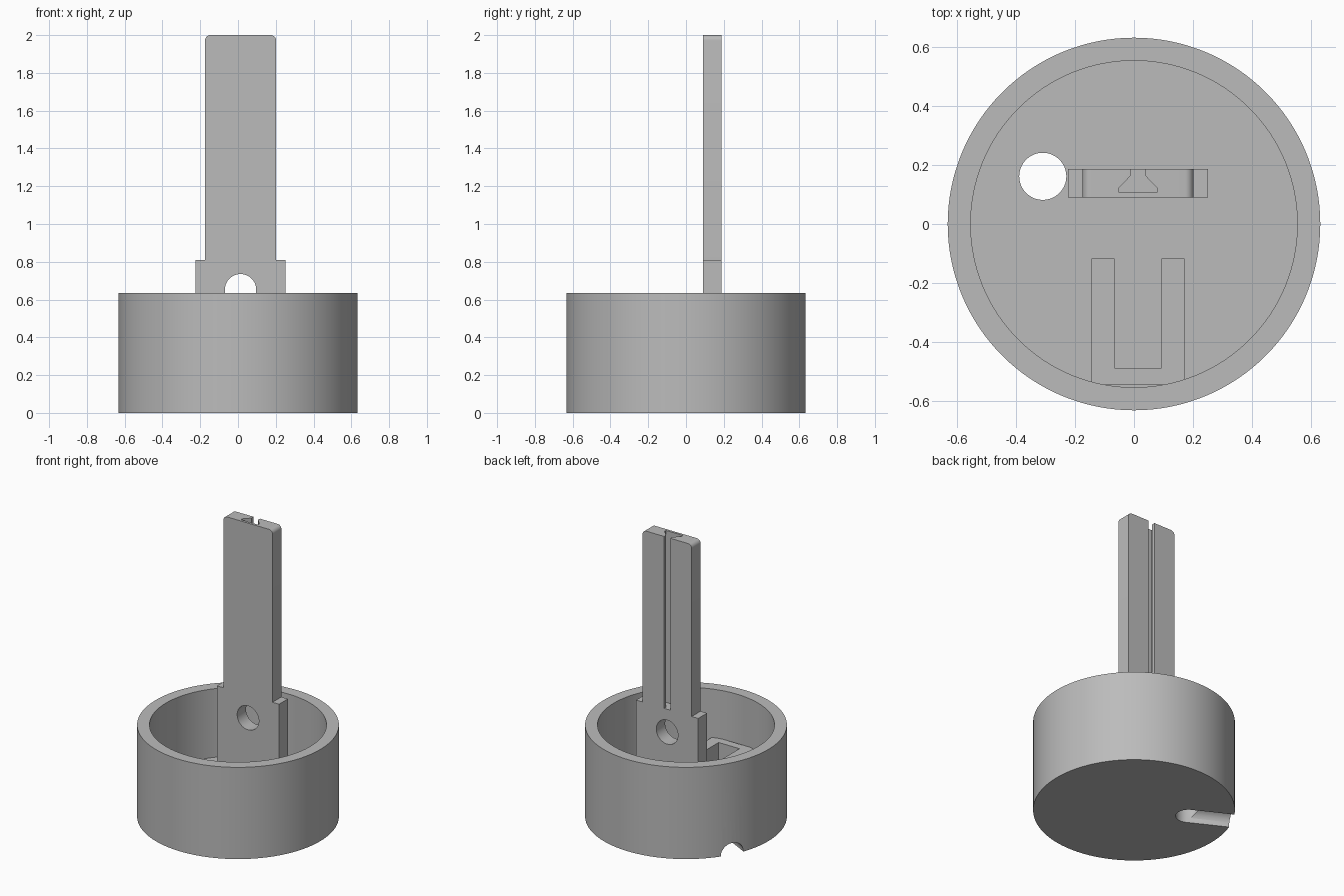
import bpy, bmesh, math
from mathutils import Matrix, Vector

old = bpy.data.objects.get("Cube")
if old:
    bpy.data.objects.remove(old, do_unlink=True)

grey = bpy.data.materials.new("light_grey")
grey.use_nodes = True
colour = (0.5, 0.5, 0.5, 1)
grey.diffuse_color = colour
grey.node_tree.nodes["Principled BSDF"].inputs["Base Color"].default_value = colour


def add_object(name, bm):
    bmesh.ops.recalc_face_normals(bm, faces=bm.faces)
    mesh = bpy.data.meshes.new(name)
    bm.to_mesh(mesh)
    bm.free()
    mesh.materials.append(grey)
    obj = bpy.data.objects.new(name, mesh)
    bpy.context.collection.objects.link(obj)
    return obj


def cylinder(name, radius, start, end, segments=64):
    """Cylinder running from start to end."""
    start, end = Vector(start), Vector(end)
    axis = end - start
    turn = axis.to_track_quat('Z', 'Y').to_matrix().to_4x4()
    bm = bmesh.new()
    bmesh.ops.create_cone(bm, cap_ends=True, segments=segments, radius1=radius,
                          radius2=radius, depth=axis.length,
                          matrix=Matrix.Translation((start + end) / 2) @ turn)
    return add_object(name, bm)


def prism(name, points, low, high, plane="xy"):
    """Extrude an outline lying in the xy or xz plane."""
    bm = bmesh.new()
    if plane == "xy":
        verts = [bm.verts.new((a, b, low)) for a, b in points]
        shift = (0, 0, high - low)
    else:
        verts = [bm.verts.new((a, low, b)) for a, b in points]
        shift = (0, high - low, 0)
    face = bm.faces.new(verts)
    made = bmesh.ops.extrude_face_region(bm, geom=[face])["geom"]
    moved = [g for g in made if isinstance(g, bmesh.types.BMVert)]
    bmesh.ops.translate(bm, verts=moved, vec=shift)
    return add_object(name, bm)


def cut(target, *cutters):
    """Subtract each cutter, then discard it."""
    for cutter in cutters:
        mod = target.modifiers.new("cut", 'BOOLEAN')
        mod.operation = 'DIFFERENCE'
        mod.solver = 'EXACT'
        mod.object = cutter
        bpy.context.view_layer.objects.active = target
        bpy.ops.object.modifier_apply(modifier=mod.name)
        bpy.data.objects.remove(cutter, do_unlink=True)


def smooth(obj):
    bpy.ops.object.select_all(action='DESELECT')
    obj.select_set(True)
    bpy.context.view_layer.objects.active = obj
    bpy.ops.object.shade_smooth_by_angle(angle=math.radians(30))


FLOOR = 0.16
HEIGHT = 0.635

# Round cup with a cable hole and a radial half-round cable groove underneath
cup = cylinder("cup", 0.633, (0, 0, 0), (0, 0, HEIGHT), 128)
hole = Vector((-0.31, 0.162, 0))
cut(cup,
    cylinder("cavity", 0.555, (0, 0, FLOOR), (0, 0, 1), 128),
    cylinder("cable_hole", 0.08, hole - Vector((0, 0, 0.1)), hole + Vector((0, 0, 0.3))),
    cylinder("cable_groove", 0.08, hole, hole * 2.5))
smooth(cup)

# Upright plate: wide foot, narrower blade with rounded top corners
MID = 0.0135
blade, foot, top, shoulder, radius = 0.188, 0.238, 2.0, 0.81, 0.028
half = [(foot, FLOOR - 0.02), (foot, shoulder), (blade, shoulder)]
for i in range(9):
    a = math.pi / 2 * i / 8
    half.append((blade - radius + radius * math.cos(a),
                 top - radius + radius * math.sin(a)))
outline = [(MID + x, z) for x, z in half] + [(MID - x, z) for x, z in reversed(half)]
upright = prism("upright_plate", outline, 0.09, 0.187, "xz")

# Dovetail channel down the back of the blade and round hole through the foot
side = [(0.065, 0.107), (0.065, 0.122), (0.024, 0.165), (0.024, 0.25)]
channel = [(MID + x, y) for x, y in side] + [(MID - x, y) for x, y in reversed(side)]
cut(upright,
    prism("channel", channel, shoulder, 2.2),
    cylinder("foot_hole", 0.083, (MID, 0, 0.652), (MID, 0.4, 0.652)))
smooth(upright)

# U-shaped holder on the floor, open towards the plate
outer, inner, mouth, end, wall_end = 0.158, 0.08, -0.118, -0.49, -0.545
u_half = [(inner, end), (inner, mouth), (outer, mouth), (outer, wall_end)]
u_shape = [(MID + x, y) for x, y in u_half] + [(MID - x, y) for x, y in reversed(u_half)]
prism("floor_holder", u_shape, FLOOR - 0.02, 0.30)
